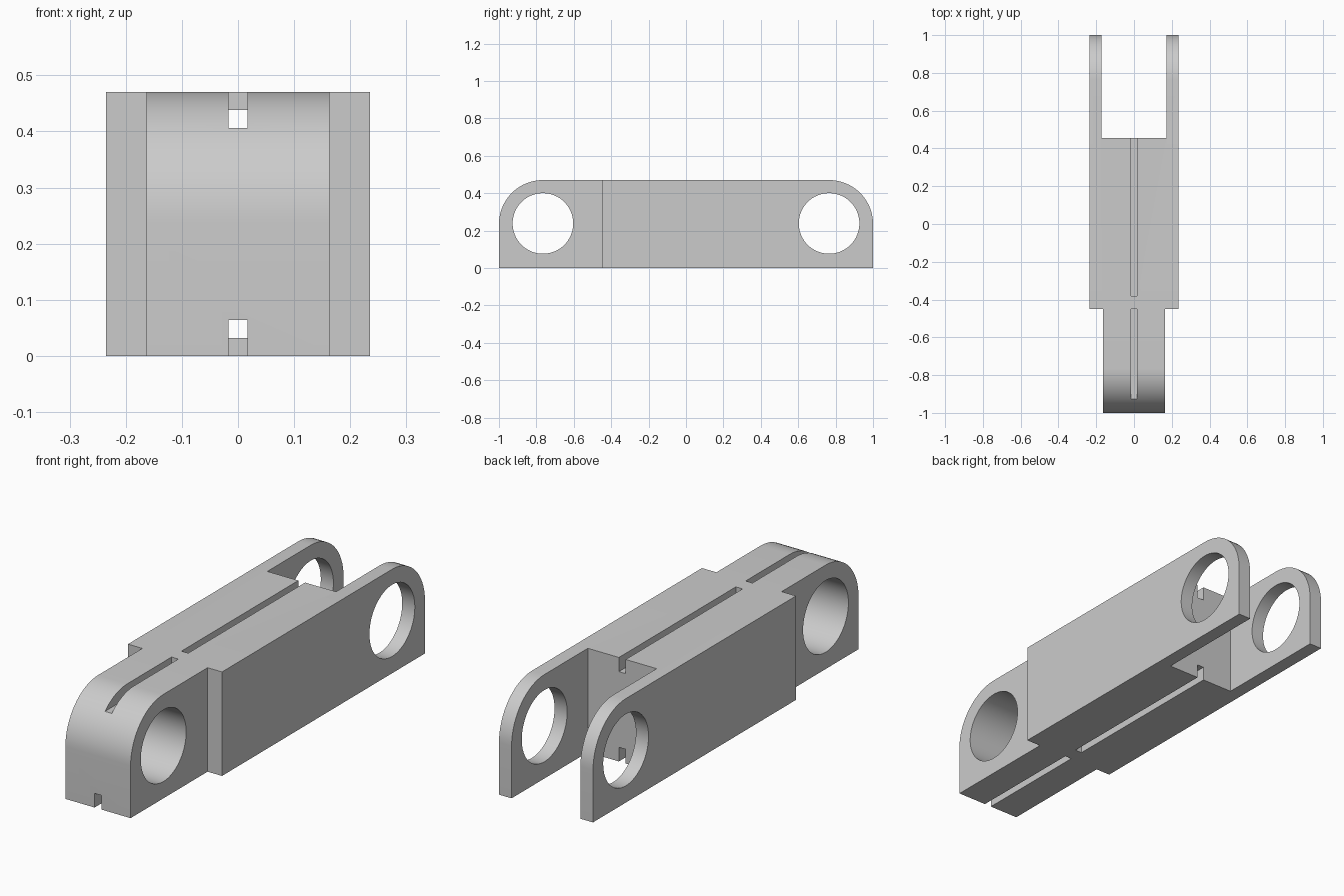
import bpy, bmesh, math

if "Cube" in bpy.data.objects:
    bpy.data.objects.remove(bpy.data.objects["Cube"], do_unlink=True)

HEIGHT, HALF_W = 0.47, 0.235
RADIUS = HEIGHT / 2            # rounded upper corners
PIN_Y = 1 - RADIUS             # centre of each pin hole
HOLE_R = 0.162
TONGUE_W, FORK_W, SLOT_W = 0.163, 0.172, 0.017
SHOULDER_Y, FORK_Y, BRIDGE_Y = -0.45, 0.455, -0.38
SLOT_DEPTH, BRIDGE_T = 0.064, 0.032

grey = bpy.data.materials.new("light grey")
grey.use_nodes = True
grey.diffuse_color = (0.6, 0.6, 0.6, 1)
grey.node_tree.nodes["Principled BSDF"].inputs["Base Color"].default_value = (0.6, 0.6, 0.6, 1)


def arc(y, z, r, start, end, steps):
    angles = [math.radians(start + (end - start) * i / steps) for i in range(steps + 1)]
    return [(y + r * math.cos(a), z + r * math.sin(a)) for a in angles]


def prism(name, profile, x0, x1):
    """Extrude a side (y, z) profile across x."""
    bm = bmesh.new()
    face = bm.faces.new([bm.verts.new((x0, y, z)) for y, z in profile])
    new = bmesh.ops.extrude_face_region(bm, geom=[face])["geom"]
    bmesh.ops.translate(bm, vec=(x1 - x0, 0, 0),
                        verts=[v for v in new if isinstance(v, bmesh.types.BMVert)])
    bmesh.ops.recalc_face_normals(bm, faces=bm.faces[:])
    mesh = bpy.data.meshes.new(name)
    bm.to_mesh(mesh)
    bm.free()
    obj = bpy.data.objects.new(name, mesh)
    bpy.context.collection.objects.link(obj)
    return obj


def rect(y0, y1, z0, z1):
    return [(y0, z0), (y1, z0), (y1, z1), (y0, z1)]


# Main bar with rounded upper ends
outline = [(-1, 0), (1, 0)]
outline += arc(PIN_Y, RADIUS, RADIUS, 0, 90, 16) + arc(-PIN_Y, RADIUS, RADIUS, 90, 180, 16)
link = prism("hinge_link", outline, -HALF_W, HALF_W)
link.data.materials.append(grey)

# Narrow tongue at the front, open fork at the back
cutters = [prism("tongue_cutter", rect(-1.1, SHOULDER_Y, -0.1, 0.6), *span)
           for span in ((-0.4, -TONGUE_W), (TONGUE_W, 0.4))]
cutters.append(prism("fork_cutter", rect(FORK_Y, 1.1, -0.1, 0.6), -FORK_W, FORK_W))

# Pin holes
for side in (-1, 1):
    circle = arc(side * PIN_Y, 0.238, HOLE_R, 0, 360, 64)[:-1]
    cutters.append(prism("pin_hole_cutter", circle, -0.4, 0.4))

# Long grooves above and below, each passing under a small bridge
groove = [(-1.1, SLOT_DEPTH), (0.6, SLOT_DEPTH), (0.6, -0.1), (BRIDGE_Y, -0.1),
          (BRIDGE_Y, BRIDGE_T), (SHOULDER_Y, BRIDGE_T), (SHOULDER_Y, -0.1), (-1.1, -0.1)]
for profile in (groove, [(y, HEIGHT - z) for y, z in groove]):
    cutters.append(prism("groove_cutter", profile, -SLOT_W, SLOT_W))

for cutter in cutters:
    cutter.hide_render = True
    mod = link.modifiers.new("cut", "BOOLEAN")
    mod.operation, mod.solver, mod.object = "DIFFERENCE", "EXACT", cutter

# Bake the cuts and drop the cutters
bpy.context.view_layer.update()
shape = bpy.data.meshes.new_from_object(link.evaluated_get(bpy.context.evaluated_depsgraph_get()))
link.modifiers.clear()
link.data = shape
shape.materials.clear()
shape.materials.append(grey)
for cutter in cutters:
    bpy.data.objects.remove(cutter, do_unlink=True)

for obj in bpy.context.selected_objects:
    obj.select_set(False)
link.select_set(True)
bpy.context.view_layer.objects.active = link
bpy.ops.object.shade_smooth_by_angle(angle=math.radians(30))
